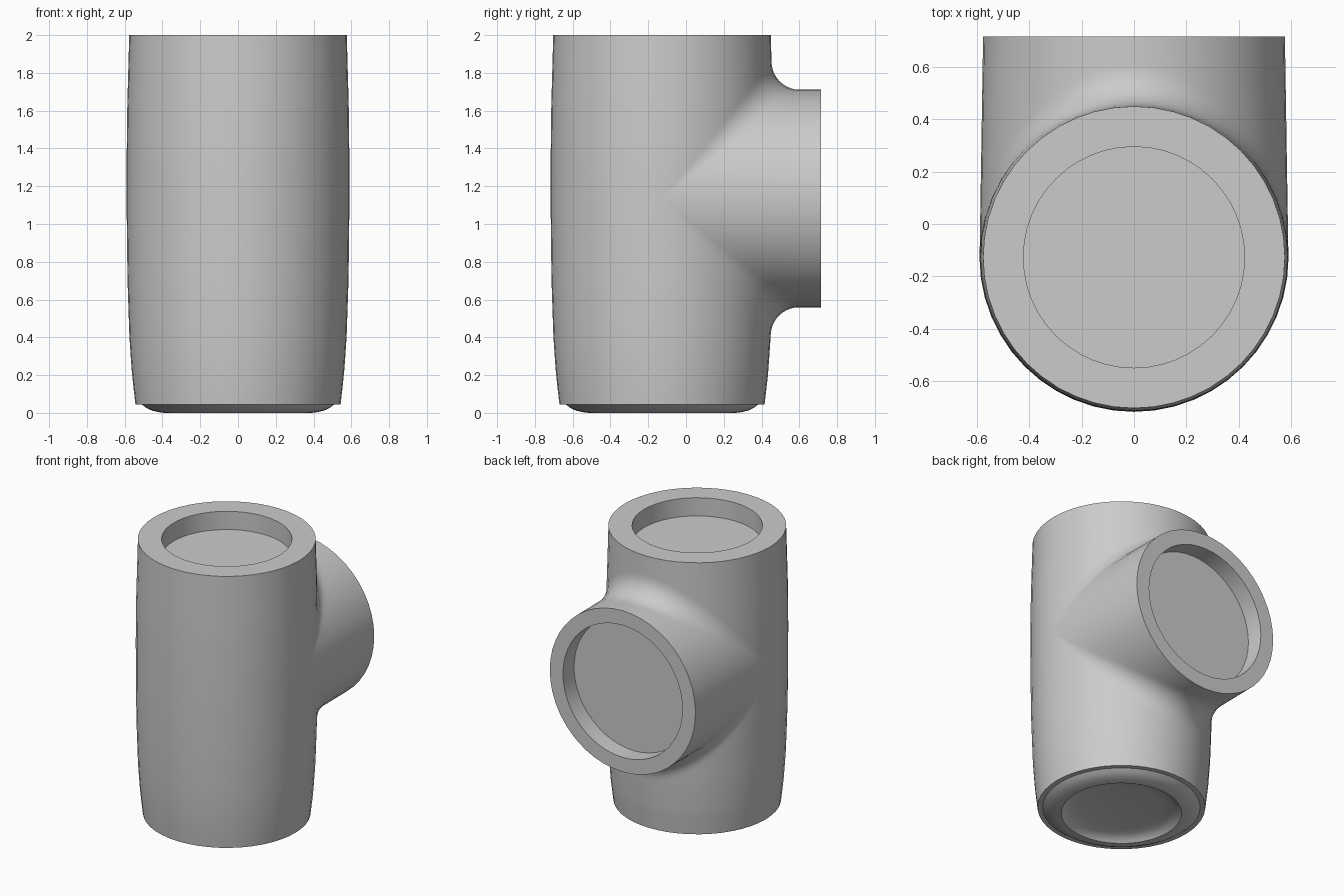
import bpy, bmesh, math
from mathutils import Vector

if "Cube" in bpy.data.objects:
    bpy.data.objects.remove(bpy.data.objects["Cube"])

SIDES = 48
R, FILLET = 0.576, 0.15        # branch radius and blend radius
YC, ZC = -0.127, 1.135         # vertical axis, branch height
END = 0.842                    # branch end, measured from the vertical axis
FLOOR, TOP = 0.045, 2.0
PROFILE = [(0.045, 0.543), (0.2, 0.561), (0.4, 0.575), (0.7, 0.585), (1.0, 0.589),
           (1.3, 0.59), (1.6, 0.587), (1.85, 0.58), (2.0, 0.576)]

grey = bpy.data.materials.new("plain grey")
grey.diffuse_color = (0.6, 0.6, 0.6, 1)
grey.use_nodes = True
grey.node_tree.nodes["Principled BSDF"].inputs["Base Color"].default_value = grey.diffuse_color


def body_radius(z):
    for (z0, r0), (z1, r1) in zip(PROFILE, PROFILE[1:]):
        if z <= z1:
            return r0 + (r1 - r0) * max(0, z - z0) / (z1 - z0)
    return PROFILE[-1][1]


def grid(bm, columns, closed=False):
    """Skin neighbouring columns of points with quads."""
    rows = [[bm.verts.new(p) for p in col] for col in columns]
    pairs = list(zip(rows, rows[1:])) + ([(rows[-1], rows[0])] if closed else [])
    for a, b in pairs:
        for j in range(len(a) - 1):
            bm.faces.new((a[j], b[j], b[j + 1], a[j + 1]))


def body_column(a, sign):
    """Barrel wall from the blend edge up to the rim or down to the base."""
    s, c = math.sin(a), math.cos(a)
    z0 = ZC + sign * (R + FILLET) * max(0, c)
    z1 = TOP if sign > 0 else FLOOR
    zs = [z0 + (z1 - z0) * k / 12 for k in range(13)]
    return [Vector((body_radius(z) * s, body_radius(z) * c, z)) for z in zs]


def branch_column(a, sign):
    """Rolling-ball blend from the barrel, then straight along the branch."""
    s, c = math.sin(a), max(0, math.cos(a))
    ball = Vector((s, c, sign * c)) * (R + FILLET)
    n1, n2 = Vector((s, c, 0)), Vector((s, 0, sign * c))
    pts = []
    for k in range(11):
        t = k / 10 * math.pi / 2
        n = n1 * math.cos(t) + n2 * math.sin(t)
        n = n1.slerp(n2, k / 10) if c > 0.01 else n.normalized()
        pts.append(ball - n * FILLET)
    tip = Vector((R * s, END, sign * R * c))
    last = pts[-1].copy()
    pts += [last.lerp(tip, k / 6) for k in range(1, 7)]
    # ease from the swollen barrel radius to the plain branch radius
    y0 = pts[0].y
    grow = body_radius(ZC + pts[0].z) / R - 1
    shift = Vector((R * s * grow, R * c * grow, 0))
    return [p + shift * ((END - p.y) / (END - y0)) + Vector((0, 0, ZC)) for p in pts]


def lathe(bm, profile, place):
    """Turn (radius, height) points; place maps them onto an axis."""
    cols = []
    for i in range(SIDES):
        a = 2 * math.pi * i / SIDES
        cols.append([place(r * math.sin(a), r * math.cos(a), h) for r, h in profile])
    grid(bm, cols, closed=True)


bm = bmesh.new()
step = 2 * math.pi / SIDES
quarter = SIDES // 4
for sign in (1, -1):
    grid(bm, [body_column(i * step, sign) for i in range(SIDES)], closed=True)
    grid(bm, [branch_column(i * step, sign) for i in range(-quarter, quarter + 1)])


def upright(x, y, h):
    return Vector((x, y, h))


def sideways(x, y, h):
    return Vector((x, h, ZC + y))


# top rim and socket
lathe(bm, [(R, TOP), (0.422, TOP), (0.422, TOP - 0.13), (0, TOP - 0.13)], upright)
# branch rim and socket
lathe(bm, [(R, END), (0.472, END), (0.472, END - 0.125), (0, END - 0.125)], sideways)
# rounded foot with a shallow dished underside
lathe(bm, [(0.543, FLOOR), (0.51, FLOOR), (0.485, 0.026), (0.455, 0.012), (0.42, 0.004),
           (0.39, 0.0), (0.37, 0.02), (0.33, 0.035), (0.27, 0.045), (0, 0.05)], upright)

bmesh.ops.remove_doubles(bm, verts=bm.verts, dist=0.0005)
bmesh.ops.dissolve_degenerate(bm, edges=bm.edges, dist=0.0001)
bmesh.ops.recalc_face_normals(bm, faces=bm.faces)
bmesh.ops.translate(bm, verts=bm.verts, vec=(0, YC, 0))

mesh = bpy.data.meshes.new("pipe_tee")
bm.to_mesh(mesh)
bm.free()
mesh.materials.append(grey)
tee = bpy.data.objects.new("pipe_tee", mesh)
bpy.context.collection.objects.link(tee)
bpy.context.view_layer.objects.active = tee
tee.select_set(True)
bpy.ops.object.shade_smooth_by_angle(angle=math.radians(32))
